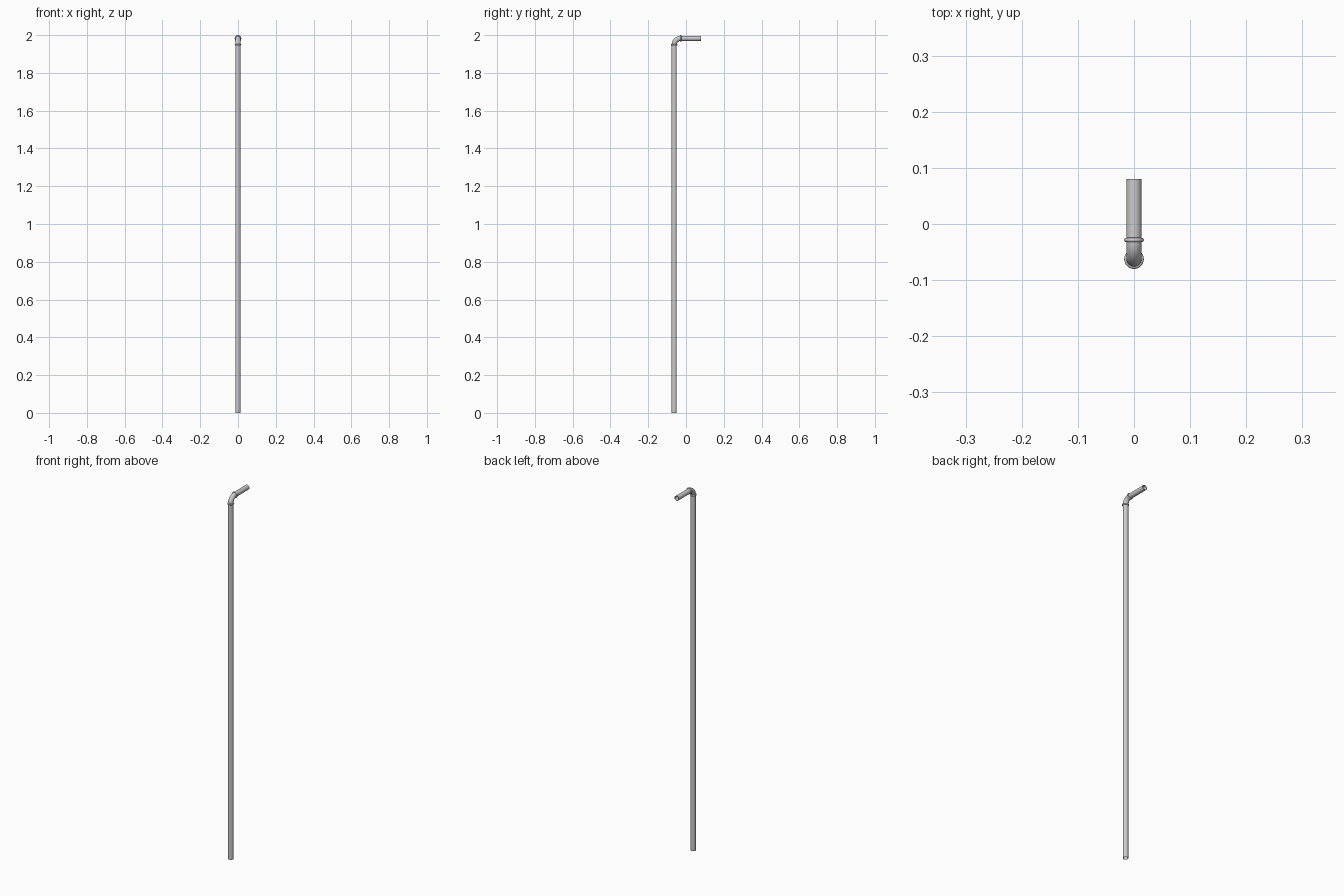
import bpy, bmesh
from math import sin, cos, pi, radians
from mathutils import Vector

if "Cube" in bpy.data.objects:
    bpy.data.objects.remove(bpy.data.objects["Cube"])

R, WALL, SIDES = 0.0135, 0.0015, 32
BEND, BEAD = 0.034, 0.004
Y0 = -0.0625                # axis of the upright
Z1 = 2.0 - R - BEAD         # axis of the arm


def smooth(ob):
    bpy.ops.object.select_all(action='DESELECT')
    ob.select_set(True)
    bpy.context.view_layer.objects.active = ob
    bpy.ops.object.shade_smooth_by_angle(angle=radians(40))


def tube(name, stations):
    """Hollow tube swept in the yz plane; stations are (y, z, angle from up)."""
    bm = bmesh.new()

    def loop(st, r):
        y, z, a = st
        n = Vector((0, cos(a), -sin(a)))
        c = Vector((0, y, z))
        return [bm.verts.new(c + Vector((r * cos(t), 0, 0)) + n * r * sin(t))
                for t in (2 * pi * i / SIDES for i in range(SIDES))]

    loops = [loop(s, R) for s in stations]
    loops += [loop(s, R - WALL) for s in reversed(stations)]
    for a, b in zip(loops, loops[1:] + loops[:1]):
        for i in range(SIDES):
            j = (i + 1) % SIDES
            bm.faces.new((a[i], a[j], b[j], b[i]))
    bmesh.ops.recalc_face_normals(bm, faces=bm.faces)
    me = bpy.data.meshes.new(name)
    bm.to_mesh(me)
    bm.free()
    ob = bpy.data.objects.new(name, me)
    bpy.context.collection.objects.link(ob)
    smooth(ob)


def bead(name, loc, tilt):
    bpy.ops.mesh.primitive_torus_add(location=loc, rotation=(tilt, 0, 0),
                                     major_radius=R, minor_radius=BEAD,
                                     major_segments=SIDES, minor_segments=12)
    ob = bpy.context.object
    ob.name = name
    smooth(ob)


# Long upright
tube("upright_pipe", [(Y0, 0, 0), (Y0, Z1 - BEND, 0)])

# Quarter-turn elbow
bend = []
for k in range(13):
    a = pi / 2 * k / 12
    bend.append((Y0 + BEND * (1 - cos(a)), Z1 - BEND + BEND * sin(a), a))
tube("elbow", bend)

# Short horizontal arm
tube("arm_pipe", [(Y0 + BEND, Z1, pi / 2), (0.08, Z1, pi / 2)])

# Weld beads at both ends of the elbow
bead("lower_bead", (0, Y0, Z1 - BEND), 0)
bead("upper_bead", (0, Y0 + BEND, Z1), pi / 2)
